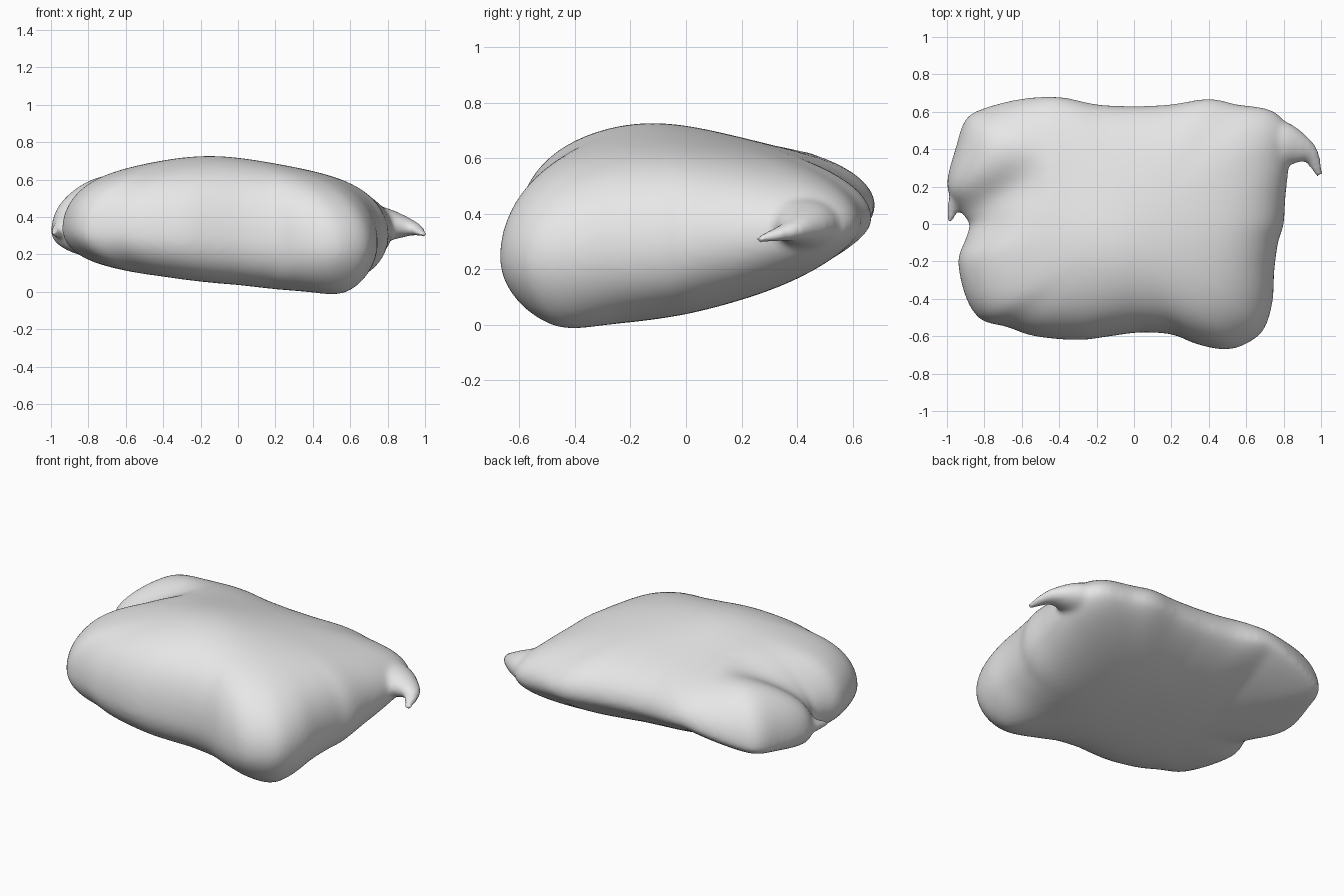
import bpy, bmesh, math
from mathutils import Vector

cube = bpy.data.objects.get("Cube")
if cube:
    bpy.data.objects.remove(cube, do_unlink=True)

# Seam outline seen from above, counter-clockwise
OUTLINE = [(.81, .15), (.8, 0), (.77, -.1), (.75, -.25), (.74, -.42), (.69, -.57), (.58, -.65),
           (.47, -.67), (.33, -.64), (.2, -.59), (.03, -.58), (-.13, -.6), (-.3, -.62), (-.53, -.6),
           (-.68, -.55), (-.82, -.51), (-.9, -.39), (-.94, -.2), (-.9, -.08), (-.88, 0), (-.92, .06),
           (-1, .2), (-.95, .42), (-.9, .56), (-.8, .62), (-.6, .67), (-.4, .68), (-.2, .64),
           (0, .63), (.2, .64), (.4, .67), (.55, .64), (.73, .61), (.82, .52), (.83, .35)]
RINGS, STEPS = 28, 4


def spline(points, closed):
    """Catmull-Rom curve through points of any dimension."""
    pts = [Vector(p) for p in points]
    n = len(pts)
    pick = (lambda i: pts[i % n]) if closed else (lambda i: pts[min(max(i, 0), n - 1)])
    out = []
    for i in range(n if closed else n - 1):
        a, b, c, d = (pick(i + k) for k in (-1, 0, 1, 2))
        for s in range(STEPS):
            t = s / STEPS
            out.append(b + (c - a) * (t / 2) + (a * 2 - b * 5 + c * 4 - d) * (t * t / 2)
                       + (b * 3 - a - c * 3 + d) * (t ** 3 / 2))
    return out if closed else out + [pts[-1]]


def bump(x, y, cx, cy, wx, wy):
    return math.exp(-((x - cx) / wx) ** 2 - ((y - cy) / wy) ** 2)


def sag(x, y):
    # The pinched back lobe hangs lower
    return .25 * max(-x - .45, 0) * max(y + .4, 0)


def seam(x, y):
    return .335 - .05 * x + .1 * y - sag(x, y)


def top(x, y):
    # Gentle crown, a plump back lobe and a soft crease from the pinched side
    crown = .66 - .05 * y - .015 * x + .06 * bump(x, y, -.15, -.1, .4, .33)
    crown += .07 * bump(x, y, -.85, .45, .3, .25)
    fade = min(max((-x - .45) / .45, 0), 1)
    return crown - .17 * fade * math.exp(-((y - .04 - (x + .9) * .5) / .15) ** 2)


def bottom(x, y):
    # Sloping underside with a drooping front corner
    slope = .075 - .13 * max(x, 0) - .1 * min(x, 0) + .21 * y + .12 * y * y
    return slope - 1.1 * sag(x, y) - .1 * bump(x, y, .62, -.5, .2, .2)


def cushion(bm):
    edge = spline(OUTLINE, True)
    n = len(edge)

    def ring(r, surface):
        loop = []
        for p in edge:
            a = math.atan2(p.y / .65, p.x / .85)
            oval = Vector((.87 * math.cos(a), .66 * math.sin(a)))
            x, y = oval.lerp(p, r * r) * r
            z = seam(x, y)
            fullness = 3 + 2.5 * max(-x, 0)
            z += (surface(x, y) - z) * math.sqrt(max(1 - r ** fullness, 0))
            loop.append(bm.verts.new((x, y, z)))
        return loop

    rim = ring(1, top)
    for surface, flip in ((top, False), (bottom, True)):
        outer = rim
        for k in range(1, RINGS):
            inner = ring(math.cos(k / RINGS * math.pi / 2), surface)
            for i in range(n):
                j = (i + 1) % n
                quad = [outer[i], outer[j], inner[j], inner[i]]
                bm.faces.new(quad[::-1] if flip else quad)
            outer = inner
        bm.faces.new(outer[::-1] if flip else outer)


def pulled_corner(bm, path, flatten):
    """Tapered, flattened tube; path points are x, y, z, radius."""
    pts = spline(path, False)
    previous, sides = None, 16
    for i, p in enumerate(pts):
        way = (pts[min(i + 1, len(pts) - 1)] - pts[max(i - 1, 0)]).xyz.normalized()
        across = way.cross(Vector((0, 0, 1))).normalized()
        up = across.cross(way)
        loop = []
        for s in range(sides):
            a = s / sides * math.tau
            offset = across * math.cos(a) + up * math.sin(a) * flatten
            loop.append(bm.verts.new(p.xyz + offset * p.w))
        if previous:
            for s in range(sides):
                t = (s + 1) % sides
                bm.faces.new((previous[s], previous[t], loop[t], loop[s]))
        else:
            bm.faces.new(loop[::-1])
        previous = loop
    bm.faces.new(previous)


bm = bmesh.new()
cushion(bm)
# Long and short twisted corners
pulled_corner(bm, [(.6, .42, .37, .15), (.77, .425, .36, .135), (.875, .405, .35, .09),
                   (.945, .365, .335, .05), (.995, .255, .305, .02)], .7)
pulled_corner(bm, [(-.84, .24, .35, .08), (-.925, .15, .34, .06), (-.965, .09, .325, .035),
                   (-.985, .01, .31, .015)], 1)
bmesh.ops.recalc_face_normals(bm, faces=bm.faces)
mesh = bpy.data.meshes.new("pillow")
bm.to_mesh(mesh)
bm.free()
pillow = bpy.data.objects.new("pillow", mesh)
bpy.context.collection.objects.link(pillow)

# Plain grey cloth
cloth = bpy.data.materials.new("grey_cloth")
cloth.use_nodes = True
cloth.diffuse_color = (.8, .8, .8, 1)
cloth.node_tree.nodes["Principled BSDF"].inputs["Base Color"].default_value = (.8, .8, .8, 1)
mesh.materials.append(cloth)

# Fuse the pulled corners into one soft skin
remesh = pillow.modifiers.new("fuse", 'REMESH')
remesh.mode = 'VOXEL'
remesh.voxel_size = .014
remesh.use_smooth_shade = True
soften = pillow.modifiers.new("soften", 'SMOOTH')
soften.factor = .5
soften.iterations = 12
for polygon in mesh.polygons:
    polygon.use_smooth = True
